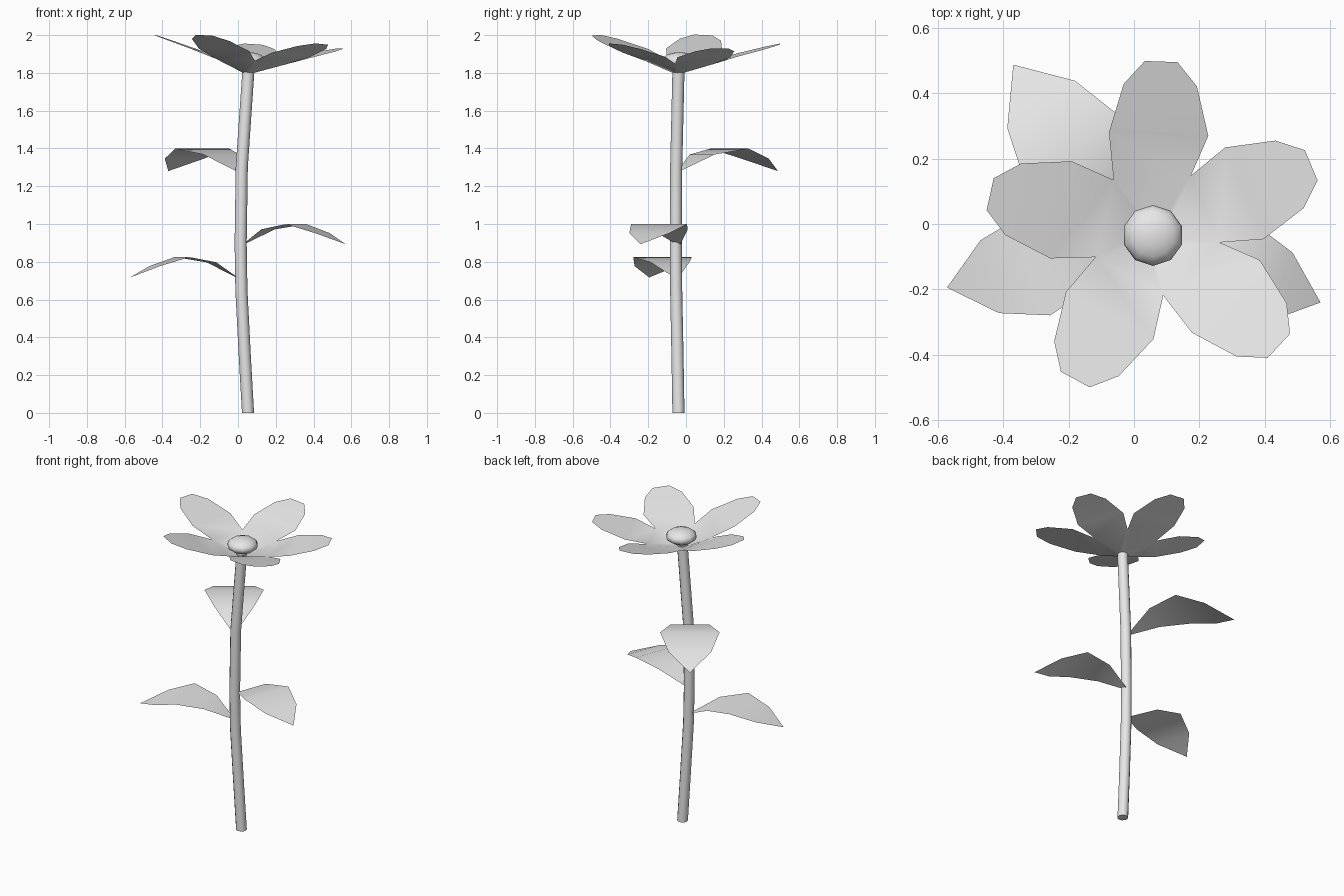
import bpy, bmesh
from math import radians, sin, cos, hypot, pi
from mathutils import Vector

cube = bpy.data.objects.get("Cube")
if cube:
    bpy.data.objects.remove(cube)

grey = bpy.data.materials.new("plain grey")
grey.use_nodes = True
grey.diffuse_color = (0.8, 0.8, 0.8, 1)
grey.node_tree.nodes["Principled BSDF"].inputs["Base Color"].default_value = (0.8, 0.8, 0.8, 1)


def finish(name, bm, fix_normals=False):
    """Turn a bmesh into a smooth shaded object."""
    if fix_normals:
        bmesh.ops.recalc_face_normals(bm, faces=bm.faces)
    for face in bm.faces:
        face.smooth = True
    mesh = bpy.data.meshes.new(name)
    bm.to_mesh(mesh)
    bm.free()
    mesh.materials.append(grey)
    obj = bpy.data.objects.new(name, mesh)
    bpy.context.collection.objects.link(obj)
    return obj


def sharpen(obj, angle):
    bpy.ops.object.select_all(action='DESELECT')
    obj.select_set(True)
    bpy.context.view_layer.objects.active = obj
    bpy.ops.object.shade_smooth_by_angle(angle=radians(angle))


# Stem: rings of equal radius along a gently bowed path
STEM = [(0.053, -0.04, 0), (0.036, -0.045, 0.3), (0.018, -0.052, 0.65),
        (0.014, -0.054, 0.9), (0.02, -0.052, 1.3), (0.037, -0.046, 1.55),
        (0.055, -0.04, 1.81)]
SIDES = 12
bm = bmesh.new()
rings = []
for x, y, z in STEM:
    rings.append([bm.verts.new((x + 0.032 * cos(2 * pi * i / SIDES),
                                y + 0.032 * sin(2 * pi * i / SIDES), z))
                  for i in range(SIDES)])
for low, high in zip(rings, rings[1:]):
    for i in range(SIDES):
        j = (i + 1) % SIDES
        bm.faces.new((low[i], low[j], high[j], high[i]))
bm.faces.new(rings[0][::-1])
bm.faces.new(rings[-1])
sharpen(finish("stem", bm, True), 50)

# Leaves: arched single sheets; rows of (distance, half width, rise)
LEAF = [(0.0, 0.012, 0.0), (0.14, 0.105, 0.08), (0.3, 0.16, 0.108), (0.45, 0.115, 0.06)]


def leaf(name, base, angle, scale):
    along = Vector((cos(radians(angle)), sin(radians(angle)), 0))
    across = Vector((-along.y, along.x, 0))
    up = Vector((0, 0, 1))
    bm = bmesh.new()
    rows = [[bm.verts.new(Vector(base) + scale * (u * along + s * w * across + h * up))
             for s in (-1, 1)] for u, w, h in LEAF]
    for a, b in zip(rows, rows[1:]):
        bm.faces.new((a[0], b[0], b[1], a[1]))
    tip = bm.verts.new(Vector(base) + scale * 0.585 * along)
    bm.faces.new((rows[-1][0], tip, rows[-1][1]))
    finish(name, bm)


leaf("lower_leaf", (-0.005, -0.05, 0.717), 194.3, 1.0)
leaf("middle_leaf", (0.03, -0.04, 0.893), -20.3, 0.985)
leaf("upper_leaf", (0.0, -0.04, 1.28), 125, 1.1)

# Flower: five petals and a cup in one tilted sheet
CENTRE = Vector((0.065, -0.02))
PETAL_ANGLES = [88, 167.6, 241.8, 317, 382.7]
VALLEY_ANGLES = [57, 129.5, 204, 277, 349.5]
PETAL = [(0.295, 0.152), (0.445, 0.112), (0.517, 0.05)]


def flower_point(bm, x, y):
    z = 1.86 + 0.34 * (hypot(x, y) - 0.2) - 0.07 * x - 0.03 * y
    return bm.verts.new((CENTRE.x + x, CENTRE.y + y, z))


bm = bmesh.new()
valleys = [flower_point(bm, 0.2 * cos(radians(a)), 0.2 * sin(radians(a)))
           for a in VALLEY_ANGLES]
hub = [bm.verts.new((0.055 + 0.03 * cos(radians(a)), -0.04 + 0.03 * sin(radians(a)), 1.8))
       for a in VALLEY_ANGLES]
for k, angle in enumerate(PETAL_ANGLES):
    n = (k + 1) % len(valleys)
    c, s = cos(radians(angle)), sin(radians(angle))
    right, left = valleys[k], valleys[n]
    bm.faces.new((hub[k], right, left, hub[n]))
    for u, w in PETAL:
        new_right = flower_point(bm, u * c + w * s, u * s - w * c)
        new_left = flower_point(bm, u * c - w * s, u * s + w * c)
        bm.faces.new((right, new_right, new_left, left))
        right, left = new_right, new_left
finish("petals", bm)

# Flattened ball in the middle of the flower
bm = bmesh.new()
bmesh.ops.create_uvsphere(bm, u_segments=10, v_segments=8, radius=0.093)
bmesh.ops.scale(bm, vec=(1, 1, 0.5), verts=bm.verts)
bmesh.ops.translate(bm, vec=(0.058, -0.035, 1.863), verts=bm.verts)
finish("flower_centre", bm)
